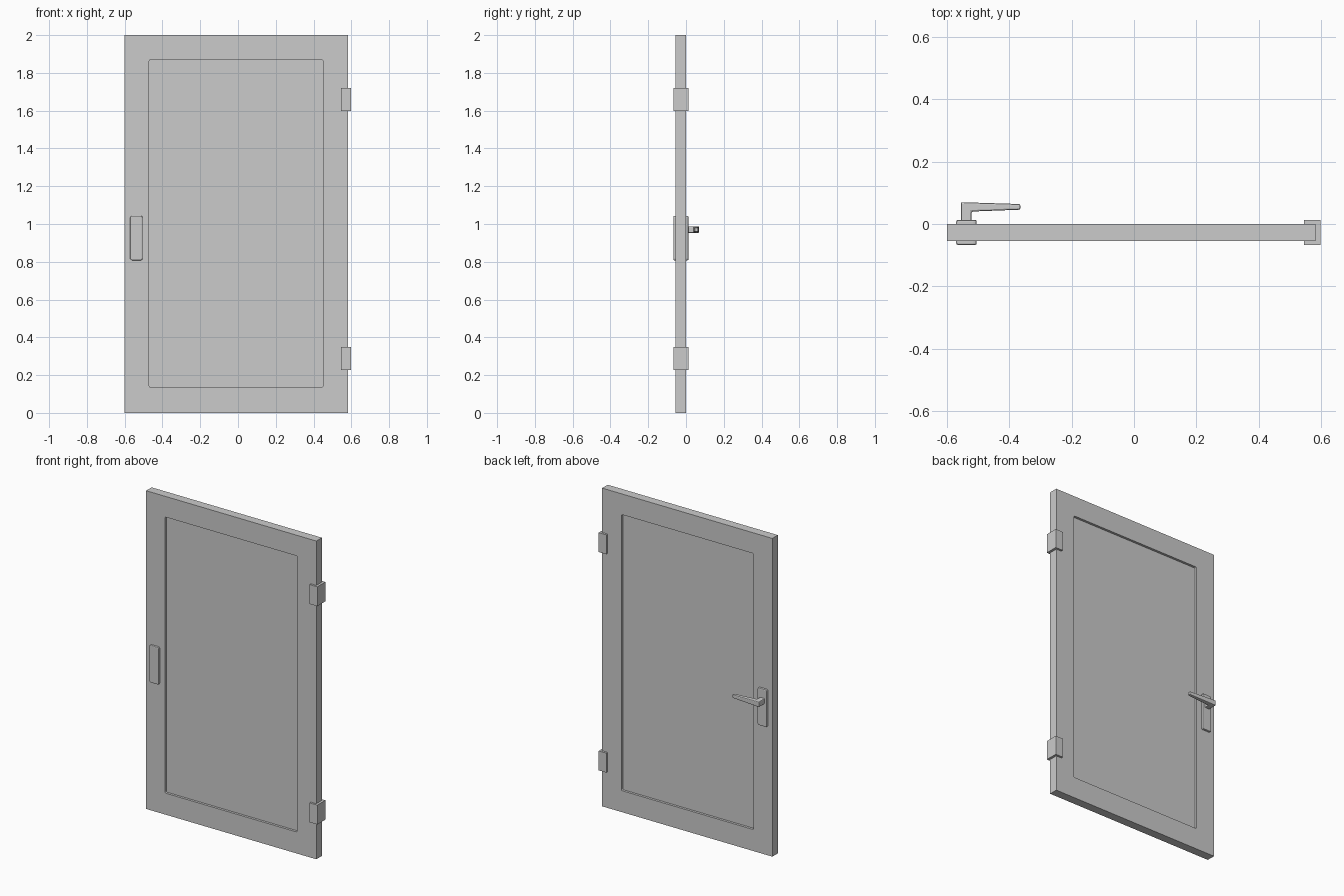
import bpy, bmesh
from mathutils import Vector

if "Cube" in bpy.data.objects:
    bpy.data.objects.remove(bpy.data.objects["Cube"])


def box(name, lo, hi):
    """Axis-aligned box between two corners."""
    lo, hi = Vector(lo), Vector(hi)
    bm = bmesh.new()
    bmesh.ops.create_cube(bm, size=1)
    for v in bm.verts:
        v.co = [(lo[i] + hi[i]) / 2 + v.co[i] * (hi[i] - lo[i]) for i in range(3)]
    return finish(name, bm)


def finish(name, bm):
    me = bpy.data.meshes.new(name)
    bm.to_mesh(me)
    bm.free()
    ob = bpy.data.objects.new(name, me)
    bpy.context.collection.objects.link(ob)
    return ob


def bevel(ob, width, segments):
    m = ob.modifiers.new("bevel", 'BEVEL')
    m.width, m.segments = width, segments
    m.limit_method, m.angle_limit = 'ANGLE', 0.6


def round_upright_edges(ob, radius, segments):
    """Round the four edges running through the door's thickness."""
    bm = bmesh.new()
    bm.from_mesh(ob.data)
    edges = [e for e in bm.edges
             if abs((e.verts[0].co - e.verts[1].co).normalized().y) > 0.9]
    bmesh.ops.bevel(bm, geom=edges, offset=radius, segments=segments,
                    profile=0.5, affect='EDGES')
    bm.to_mesh(ob.data)
    bm.free()


# Door frame with a rounded opening
frame = box("door_frame", (-0.6, -0.055, 0), (0.583, 0, 2))
cutter = box("opening_cutter", (-0.47, -0.2, 0.135), (0.45, 0.2, 1.87))
round_upright_edges(cutter, 0.008, 4)
cutter.hide_render = True
cutter.hide_set(True)
cut = frame.modifiers.new("opening", 'BOOLEAN')
cut.operation, cut.object, cut.solver = 'DIFFERENCE', cutter, 'EXACT'

# Recessed panel, edges buried in the frame
box("door_panel", (-0.475, -0.04, 0.13), (0.455, -0.015, 1.875))

# Hinges wrapped around the door edge
for name, z in (("lower_hinge", 0.288), ("upper_hinge", 1.66)):
    box(name, (0.545, -0.067, z - 0.061), (0.598, 0.013, z + 0.061))

# Lock plates on both faces
for name, y0, y1 in (("front_plate", -0.067, -0.05), ("back_plate", -0.005, 0.013)):
    plate = box(name, (-0.571, y0, 0.808), (-0.505, y1, 1.043))
    round_upright_edges(plate, 0.01, 3)
    bevel(plate, 0.005, 2)

# Lever handle: L-shaped outline seen from above, thinner at the tip
outline = [(-0.556, 0.005), (-0.522, 0.005), (-0.522, 0.040),
           (-0.365, 0.046), (-0.365, 0.064), (-0.556, 0.070)]
bm = bmesh.new()
face = bm.faces.new([bm.verts.new((x, y, 0)) for x, y in outline])
top = bmesh.ops.extrude_face_region(bm, geom=[face])['geom']
raised = {v for v in top if isinstance(v, bmesh.types.BMVert)}
for v in bm.verts:
    half = 0.011 if v.co.x > -0.4 else 0.017
    v.co.z = 0.97 + (half if v in raised else -half)
bmesh.ops.recalc_face_normals(bm, faces=bm.faces)
lever = finish("lever_handle", bm)
bevel(lever, 0.005, 2)
